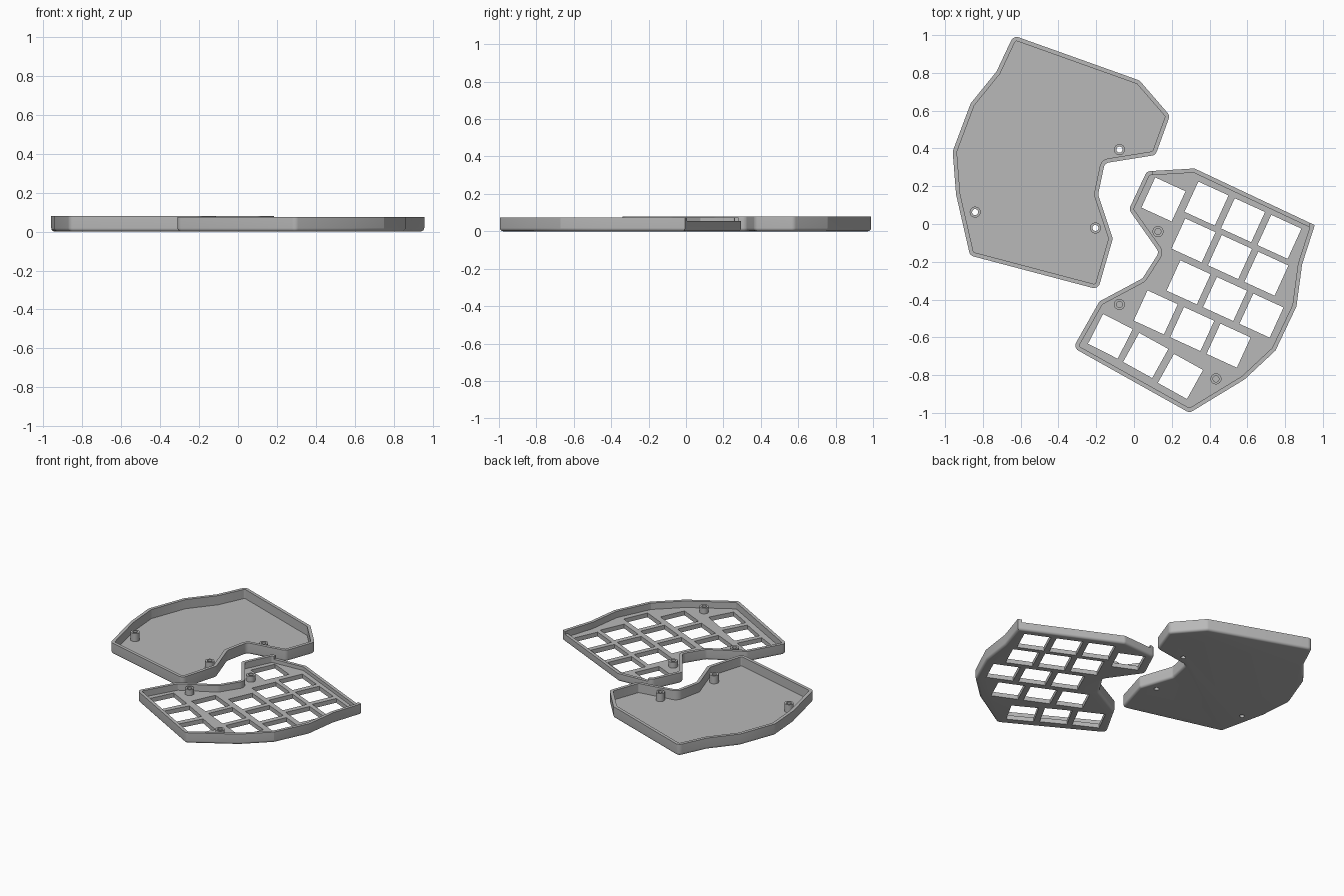
import bpy, bmesh, math
from mathutils import Vector

if "Cube" in bpy.data.objects:
    bpy.data.objects.remove(bpy.data.objects["Cube"])

grey = bpy.data.materials.new("case grey")
grey.diffuse_color = (0.48, 0.48, 0.48, 1)
grey.use_nodes = True
grey.node_tree.nodes["Principled BSDF"].inputs["Base Color"].default_value = grey.diffuse_color


def make_object(name, bm):
    bmesh.ops.recalc_face_normals(bm, faces=bm.faces[:])
    mesh = bpy.data.meshes.new(name)
    bm.to_mesh(mesh)
    bm.free()
    ob = bpy.data.objects.new(name, mesh)
    bpy.context.collection.objects.link(ob)
    mesh.materials.append(grey)
    return ob


def activate(ob):
    bpy.ops.object.select_all(action='DESELECT')
    ob.select_set(True)
    bpy.context.view_layer.objects.active = ob


def smooth(ob):
    activate(ob)
    bpy.ops.object.shade_smooth_by_angle(angle=math.radians(20))


def rounded(points, radius, sharp=()):
    """Round the strong corners of a polygon with arcs."""
    pts = [Vector(p) for p in points]
    out = []
    for i, p in enumerate(pts):
        a = (pts[i - 1] - p).normalized()
        b = (pts[(i + 1) % len(pts)] - p).normalized()
        turn = math.pi - a.angle(b)
        if turn < math.radians(24) or i in sharp:
            out.append(p)
            continue
        centre = p + (a + b).normalized() * radius / math.cos(turn / 2)
        start = p + a * radius * math.tan(turn / 2) - centre
        end = p + b * radius * math.tan(turn / 2) - centre
        n = 6
        for k in range(n + 1):
            t = k / n
            out.append(centre + (start * math.sin((1 - t) * turn)
                                 + end * math.sin(t * turn)) / math.sin(turn))
    return out


def inset(loop, d):
    """Offset a clockwise loop inward with mitred corners."""
    out = []
    for i, p in enumerate(loop):
        e1 = (p - loop[i - 1]).normalized()
        e2 = (loop[(i + 1) % len(loop)] - p).normalized()
        n1, n2 = Vector((e1.y, -e1.x)), Vector((e2.y, -e2.x))
        out.append(p + (n1 + n2) * d / (1 + n1.dot(n2)))
    return out


def bridge(bm, rings):
    for r1, r2 in zip(rings, rings[1:]):
        for i in range(len(r1)):
            bm.faces.new((r1[i - 1], r1[i], r2[i], r2[i - 1]))


def tray(name, outline, height, floor, sharp=(), wall=0.022, fillet=0.018):
    """Open tray with a rounded bottom edge."""
    loop = rounded(outline, 0.032, sharp)
    profile = []
    for k in range(7):
        a = k / 6 * math.pi / 2
        profile.append((fillet * (1 - math.sin(a)), fillet * (1 - math.cos(a))))
    profile += [(0, height), (wall, height), (wall, floor)]
    bm = bmesh.new()
    rings = [[bm.verts.new((p.x, p.y, z)) for p in inset(loop, d)] for d, z in profile]
    bridge(bm, rings)
    bm.faces.new(rings[0])
    bm.faces.new(rings[-1])
    return make_object(name, bm)


def prism(bm, pts, z0, z1):
    rings = [[bm.verts.new((x, y, z)) for x, y in pts] for z in (z0, z1)]
    bridge(bm, rings)
    bm.faces.new(rings[0])
    bm.faces.new(rings[1])


def circle(x, y, r, n=24):
    return [(x + r * math.cos(k * math.tau / n), y + r * math.sin(k * math.tau / n))
            for k in range(n)]


def cut(ob, bm):
    cutter = make_object("cutter", bm)
    cutter.hide_render = True
    mod = ob.modifiers.new("cut", 'BOOLEAN')
    mod.operation = 'DIFFERENCE'
    mod.solver = 'EXACT'
    mod.object = cutter
    activate(ob)
    bpy.ops.object.modifier_apply(modifier=mod.name)
    bpy.data.objects.remove(cutter)


def post(name, x, y, z0, z1):
    """Hollow screw post."""
    bm = bmesh.new()
    rings = [[bm.verts.new((px, py, z)) for px, py in circle(x, y, r)]
             for r, z in ((0.029, z0), (0.029, z1), (0.016, z1), (0.016, z0))]
    bridge(bm, rings)
    smooth(make_object(name, bm))


# bottom cover with screw holes through the floor
cover = tray("bottom_cover", [
    (-.638, .998), (.029, .76), (.19, .574), (.114, .365), (-.155, .322),
    (-.19, .156), (-.112, -.077), (-.19, -.346), (-.868, -.167), (-.942, .156),
    (-.96, .384), (-.865, .638), (-.728, .807)], 0.08, 0.016)
cover_posts = [(-.077, .394), (-.841, .063), (-.204, -.021)]
bm = bmesh.new()
for x, y in cover_posts:
    prism(bm, circle(x, y, 0.016), -0.05, 0.05)
cut(cover, bm)
smooth(cover)
for i, (x, y) in enumerate(cover_posts):
    post(f"cover_post_{i + 1}", x, y, 0.012, 0.072)

# key plate tray
plate = tray("key_plate", [
    (.068, .279), (.32, .294), (.957, -.006), (.89, -.214), (.86, -.437),
    (.749, -.67), (.585, -.823), (.294, -1.0), (-.322, -.655), (-.183, -.41),
    (.045, -.288), (.133, -.15), (-.027, .077)], 0.075, 0.03, sharp=(2,))

# key openings: columns per row start, stepping along the tilted row
tilt = math.radians(-24.6)
step = Vector((.193, -.088))
keys = [((.156, .13), tilt)]
for start, count in (((.384, .108), 3), ((.315, -.087), 3),
                     ((.289, -.309), 3), ((.115, -.468), 3)):
    keys += [(Vector(start) + step * k, tilt) for k in range(count)]
keys += [((-.125, -.595), math.radians(-27)), ((.062, -.696), math.radians(-29)),
         ((.246, -.807), math.radians(-29))]
bm = bmesh.new()
for (x, y), a in keys:
    c, s, h = math.cos(a), math.sin(a), 0.088
    prism(bm, [(x + c * u - s * v, y + s * u + c * v)
               for u, v in ((-h, -h), (h, -h), (h, h), (-h, h))], -0.05, 0.045)
# lowered back wall
prism(bm, [(.098, .4), (.098, .22), (.3, .22), (.915, -.055), (.938, .03), (.938, .4)],
      0.055, 0.2)
cut(plate, bm)
smooth(plate)
for i, (x, y) in enumerate([(.127, -.04), (-.077, -.426), (.434, -.82)]):
    post(f"plate_post_{i + 1}", x, y, 0.026, 0.07)
